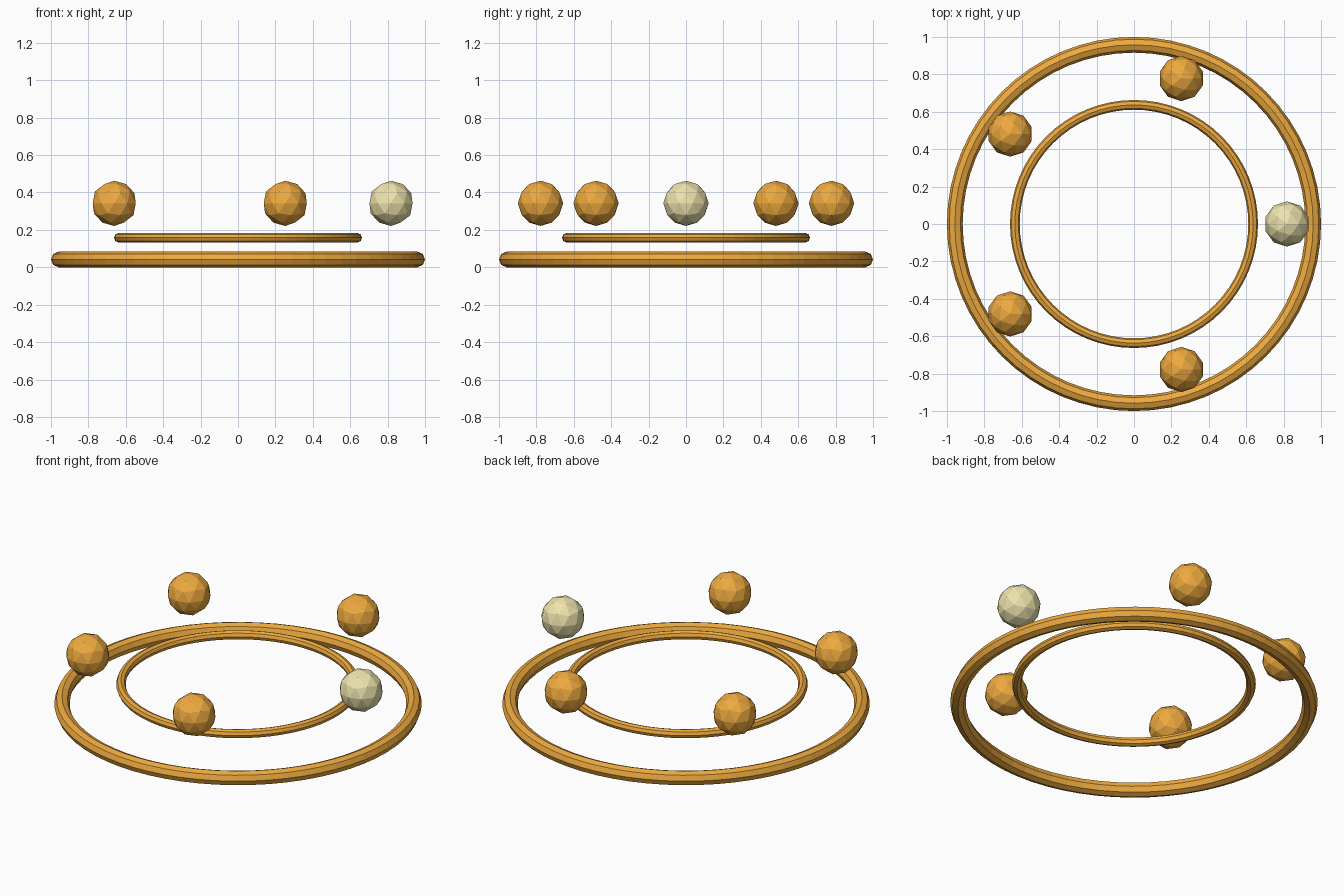
import bpy
from math import cos, sin, tau

if "Cube" in bpy.data.objects:
    bpy.data.objects.remove(bpy.data.objects["Cube"])


def material(name, color):
    m = bpy.data.materials.new(name)
    m.diffuse_color = color
    m.use_nodes = True
    m.node_tree.nodes["Principled BSDF"].inputs["Base Color"].default_value = m.diffuse_color
    return m


gold = material("gold", (0.85, 0.40, 0.05, 1))
cream = material("cream", (0.85, 0.77, 0.42, 1))


def ring(name, major, minor, z):
    bpy.ops.mesh.primitive_torus_add(major_segments=64, minor_segments=8,
                                     major_radius=major, minor_radius=minor,
                                     location=(0, 0, z))
    ob = bpy.context.object
    ob.name = name
    ob.data.materials.append(gold)


# Two flat concentric rings, the smaller one floating higher
ring("outer_ring", 0.958, 0.042, 0.042)
ring("inner_ring", 0.637, 0.026, 0.158)

# Five faceted beads evenly spaced, the first one pale
for i in range(5):
    a = tau * i / 5
    bpy.ops.mesh.primitive_ico_sphere_add(
        subdivisions=2, radius=0.121,
        location=(0.818 * cos(a), 0.818 * sin(a), 0.342))
    ob = bpy.context.object
    ob.name = f"bead_{i + 1}"
    ob.data.materials.append(cream if i == 0 else gold)
